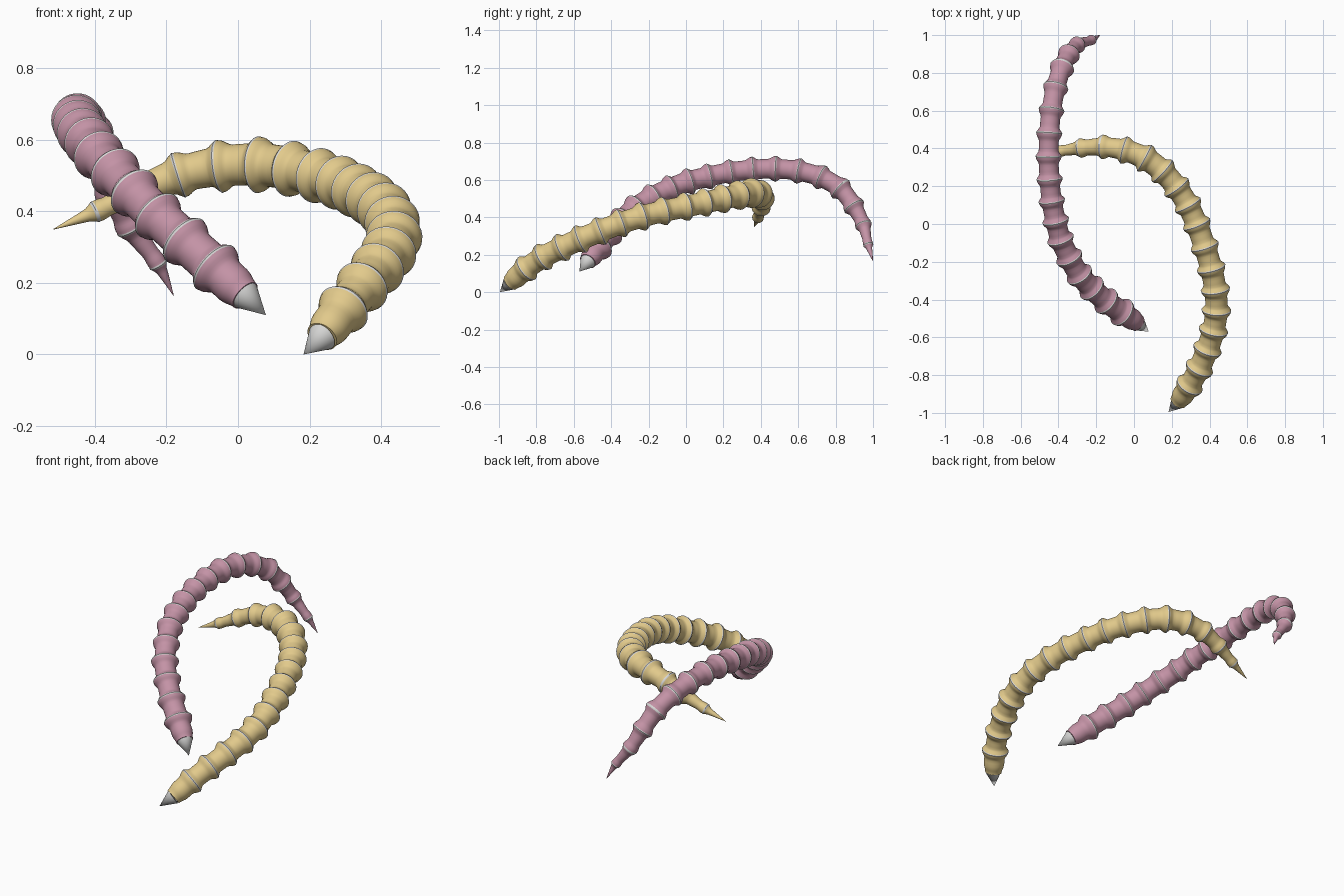
import bpy, bmesh, math
from mathutils import Vector, Matrix

if "Cube" in bpy.data.objects:
    bpy.data.objects.remove(bpy.data.objects["Cube"])

SIDES = 32
# stations along each segment; the first two strips form the pale band
STATIONS = [0, 0.04, 0.08, 0.14, 0.21, 0.28, 0.4, 0.56, 0.68, 0.75, 0.81, 0.87, 0.94]


def material(name, rgb):
    m = bpy.data.materials.new(name)
    m.diffuse_color = (*rgb, 1)
    m.use_nodes = True
    m.node_tree.nodes["Principled BSDF"].inputs["Base Color"].default_value = m.diffuse_color
    return m


PINK = material("dusty pink", (0.55, 0.29, 0.38))
SAND = material("sand yellow", (0.76, 0.59, 0.26))
GREY = material("pale grey", (0.68, 0.68, 0.67))


def spline(p, i, t):
    """Smooth curve through the joints, between joint i and i + 1."""
    b, c = p[i], p[i + 1]
    a = p[i - 1] if i > 0 else b * 2 - c
    d = p[i + 2] if i + 2 < len(p) else c * 2 - b
    return 0.5 * (2 * b + (c - a) * t + (2 * a - 5 * b + 4 * c - d) * t * t
                  + (3 * b - a - 3 * c + d) * t ** 3)


def bump(d, width):
    return 0.5 * (1 + math.cos(math.pi * min(1, max(0, d) / width)))


def finish(bm, name, mats):
    bmesh.ops.recalc_face_normals(bm, faces=bm.faces)
    me = bpy.data.meshes.new(name)
    bm.to_mesh(me)
    bm.free()
    for m in mats:
        me.materials.append(m)
    ob = bpy.data.objects.new(name, me)
    bpy.context.collection.objects.link(ob)
    bpy.context.view_layer.objects.active = ob
    ob.select_set(True)
    bpy.ops.object.shade_smooth_by_angle(angle=math.radians(45))
    ob.select_set(False)


def sweep(name, stations, mat):
    """Round skin along a path; each station is (centre, radius, band)."""
    bm = bmesh.new()
    n = len(stations)
    side, prev, old = None, None, None
    for k, (centre, radius, band) in enumerate(stations):
        tan = (stations[min(k + 1, n - 1)][0] - stations[max(k - 1, 0)][0]).normalized()
        if side is None:
            side = tan.orthogonal().normalized()
        else:
            side = (old.rotation_difference(tan) @ side).normalized()
        old = tan
        up = tan.cross(side)
        ring = []
        for s in range(SIDES):
            a = math.tau * s / SIDES
            ring.append(bm.verts.new(centre + radius * (math.cos(a) * side + math.sin(a) * up)))
        if prev:
            for s in range(SIDES):
                q = (s + 1) % SIDES
                f = bm.faces.new((prev[s], prev[q], ring[q], ring[s]))
                f.material_index = 1 if stations[k - 1][2] else 0
        else:
            bm.faces.new(ring)
        prev = ring
    bm.faces.new(prev)
    finish(bm, name, [mat, GREY])


def ribbed_horn(name, tip, base, joints, end, radii, mat):
    pts = [Vector(p) for p in [base] + joints + [end]]
    rad = [0.058] + radii + [0.001]
    last = len(pts) - 2
    stations = []
    for i in range(len(pts) - 1):
        for t in STATIONS:
            r = rad[i] * (1 - t) + rad[i + 1] * t
            # rounded flare before each joint, quicker drop after it
            swell = max(bump(t - 0.04, 0.24), bump(1 - t, 0.32))
            if i == 0:
                # head segment narrows to meet the point
                r = 0.057 - 0.011 * bump(t, 0.4) + (rad[1] - 0.057) * bump(1 - t, 0.34)
            elif i == last:
                r *= 0.77 + 0.23 * bump(t - 0.04, 0.2)
            else:
                r *= 0.77 + 0.23 * swell
            if i > 0 and t == 0.04:
                r += 0.002
            stations.append((spline(pts, i, t), r, i > 0 and t < 0.06))
    stations.append((pts[-1], 0.001, False))
    sweep(name + "_body", stations, mat)

    # pale pointed head
    t, b = Vector(tip), Vector(base)
    bm = bmesh.new()
    bmesh.ops.create_cone(bm, cap_ends=True, segments=SIDES, radius1=0.043, radius2=0,
                          depth=(t - b).length,
                          matrix=Matrix.Translation((t + b) / 2) @ (t - b).to_track_quat('Z', 'Y').to_matrix().to_4x4())
    finish(bm, name + "_point", [GREY])


ribbed_horn("pink_horn", (0.078, -0.57, 0.11), (0.02, -0.525, 0.165), [
    (-.062, -.469, .24), (-.146, -.41, .315), (-.223, -.341, .385), (-.288, -.27, .45),
    (-.342, -.18, .507), (-.388, -.082, .555), (-.414, .015, .592), (-.435, .12, .618),
    (-.447, .235, .641), (-.452, .354, .655), (-.449, .477, .66), (-.437, .6, .648),
    (-.415, .72, .615), (-.382, .824, .553), (-.345, .897, .46), (-.30, .948, .36),
    (-.225, .974, .255)], (-.18, 1.0, .165),
    [.077, .075, .074, .073, .072, .071, .070, .069, .068, .068, .068, .067, .066, .064, .058, .044, .026], PINK)

ribbed_horn("sand_horn", (0.183, -0.995, 0.0), (0.235, -0.94, 0.05), [
    (.293, -.855, .125), (.345, -.765, .187), (.388, -.665, .238), (.42, -.565, .283),
    (.436, -.46, .326), (.431, -.35, .368), (.409, -.237, .404), (.375, -.122, .433),
    (.333, -.004, .457), (.286, .098, .479), (.227, .192, .499), (.152, .278, .518),
    (.06, .347, .530), (-.048, .39, .526), (-.162, .408, .502), (-.28, .402, .455),
    (-.395, .385, .40)], (-.515, .365, .35),
    [.073, .075, .076, .077, .077, .076, .076, .075, .075, .075, .076, .077, .078, .073, .064, .05, .03], SAND)
